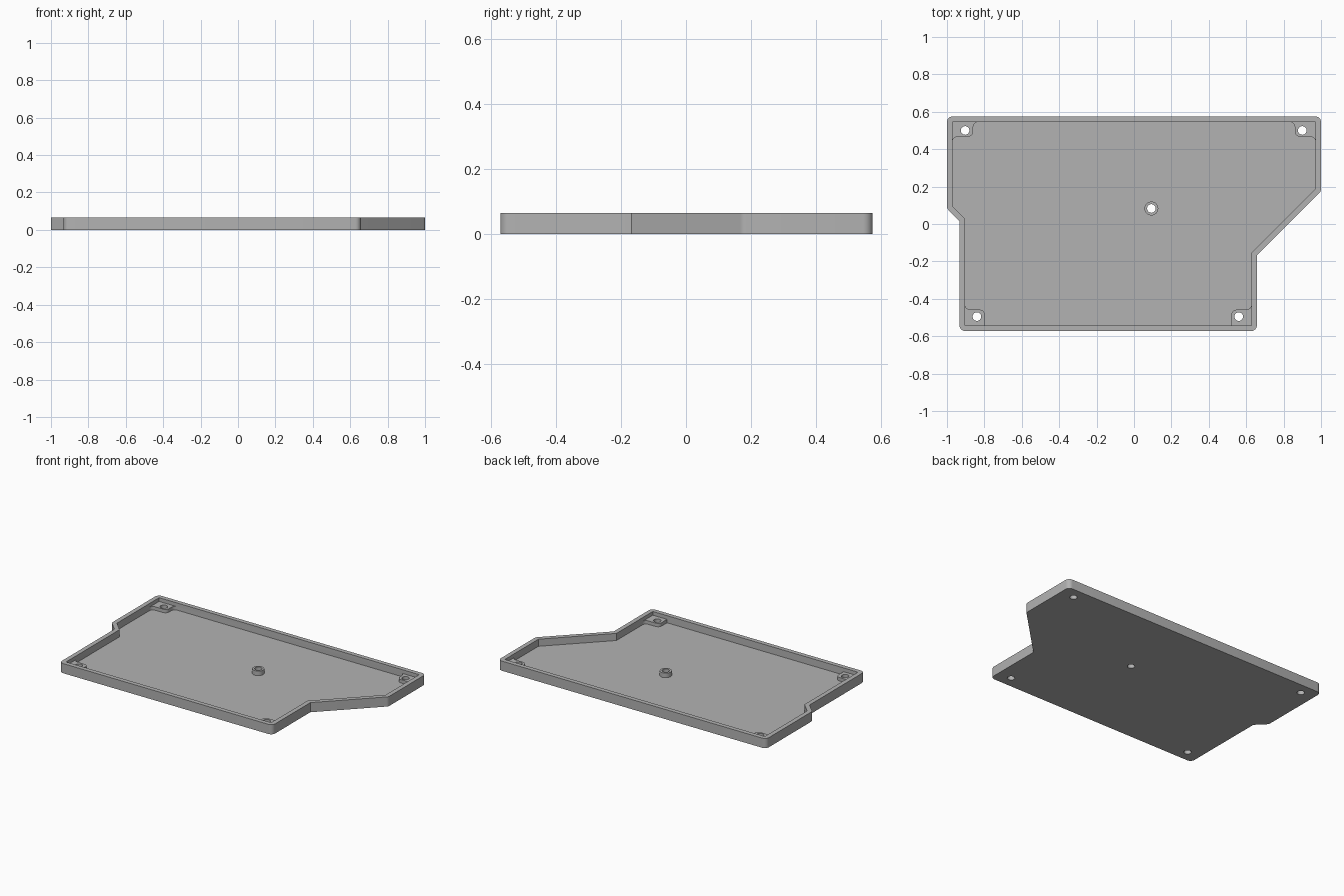
import bpy
import bmesh
import math
from mathutils import Vector

cube = bpy.data.objects.get("Cube")
if cube:
    bpy.data.objects.remove(cube, do_unlink=True)

grey = bpy.data.materials.new("mid grey")
grey.use_nodes = True
COLOUR = (0.45, 0.45, 0.45, 1)
grey.diffuse_color = COLOUR
grey.node_tree.nodes["Principled BSDF"].inputs["Base Color"].default_value = COLOUR

HEIGHT, FLOOR, PAD_TOP, BOSS_TOP = 0.065, 0.017, 0.04, 0.048
HOLE_R, BOSS_R = 0.023, 0.037


def fillet(points, steps=6):
    """Round each (x, y, radius) corner with an arc."""
    out = []
    for i, (x, y, r) in enumerate(points):
        p = Vector((x, y))
        if r == 0:
            out.append(p)
            continue
        a = (Vector(points[i - 1][:2]) - p).normalized()
        b = (Vector(points[(i + 1) % len(points)][:2]) - p).normalized()
        half = a.angle(b) / 2
        centre = p + (a + b).normalized() * r / math.sin(half)
        start = p + a * r / math.tan(half) - centre
        end = p + b * r / math.tan(half) - centre
        sweep = math.atan2(start.cross(end), start.dot(end))
        for k in range(steps + 1):
            t = sweep * k / steps
            c, s = math.cos(t), math.sin(t)
            out.append(centre + Vector((start.x * c - start.y * s, start.x * s + start.y * c)))
    return out


def prism(name, outline, z0, z1):
    bm = bmesh.new()
    face = bm.faces.new([bm.verts.new((p[0], p[1], z0)) for p in outline])
    ext = bmesh.ops.extrude_face_region(bm, geom=[face], use_keep_orig=True)
    top = [v for v in ext["geom"] if isinstance(v, bmesh.types.BMVert)]
    bmesh.ops.translate(bm, verts=top, vec=(0, 0, z1 - z0))
    bmesh.ops.recalc_face_normals(bm, faces=bm.faces[:])
    mesh = bpy.data.meshes.new(name)
    bm.to_mesh(mesh)
    bm.free()
    mesh.materials.append(grey)
    obj = bpy.data.objects.new(name, mesh)
    bpy.context.collection.objects.link(obj)
    return obj


def circle(x, y, r, n=32):
    return [(x + r * math.cos(math.tau * k / n), y + r * math.sin(math.tau * k / n)) for k in range(n)]


def combine(target, tool, operation):
    mod = target.modifiers.new("cut", "BOOLEAN")
    mod.operation, mod.object, mod.solver = operation, tool, "EXACT"
    bpy.context.view_layer.objects.active = target
    bpy.ops.object.modifier_apply(modifier=mod.name)
    bpy.data.objects.remove(tool, do_unlink=True)


# Tray body: rounded outline with a sharp-cornered cavity
R = 0.03
outer = [(-1, 0.575, R), (-1, 0.083, R), (-0.933, 0.016, 0), (-0.933, -0.572, R),
         (0.657, -0.572, R), (0.657, -0.168, 0), (1, 0.175, R), (1, 0.575, R)]
inner = [(-0.97, 0.545), (-0.97, 0.095), (-0.903, 0.028), (-0.903, -0.542),
         (0.627, -0.542), (0.627, -0.155), (0.97, 0.188), (0.97, 0.545)]
tray = prism("tray", fillet(outer), 0, HEIGHT)
combine(tray, prism("cavity", inner, FLOOR, HEIGHT + 0.05), "DIFFERENCE")


# Corner pads, flared into the walls: corner, inward signs, size, side flare
def pad(x, y, sx, sy, w, h, flare):
    e, f, d = 0.012, 0.028, 0.001
    shape = [(-e, -e, 0)]
    if flare:
        shape += [(w + f + d, -e, 0), (w + f + d, -d, 0), (w, -d, f)]
    else:
        shape += [(w, -e, 0)]
    shape += [(w, h, f), (-d, h, f), (-d, h + f + d, 0), (-e, h + f + d, 0)]
    outline = [(x + sx * p.x, y + sy * p.y) for p in fillet(shape)]
    combine(tray, prism("pad", outline, FLOOR - 0.005, PAD_TOP), "UNION")


for x, y, sx, sy, w, h, flare in [(-0.97, 0.545, 1, -1, 0.11, 0.078, True),
                                  (0.97, 0.545, -1, -1, 0.11, 0.078, True),
                                  (-0.903, -0.542, 1, 1, 0.106, 0.084, False),
                                  (0.627, -0.542, -1, 1, 0.106, 0.084, False)]:
    pad(x, y, sx, sy, w, h, flare)

# Centre boss
BOSS = (0.093, 0.083)
combine(tray, prism("boss", circle(*BOSS, BOSS_R), FLOOR - 0.005, BOSS_TOP), "UNION")

# Screw holes through pads and boss
for x, y in [(-0.903, 0.5), (0.9, 0.5), (-0.84, -0.495), (0.56, -0.495), BOSS]:
    combine(tray, prism("drill", circle(x, y, HOLE_R), -0.05, HEIGHT + 0.05), "DIFFERENCE")

bpy.ops.object.select_all(action="DESELECT")
tray.select_set(True)
bpy.context.view_layer.objects.active = tray
bpy.ops.object.shade_smooth_by_angle(angle=math.radians(30))
